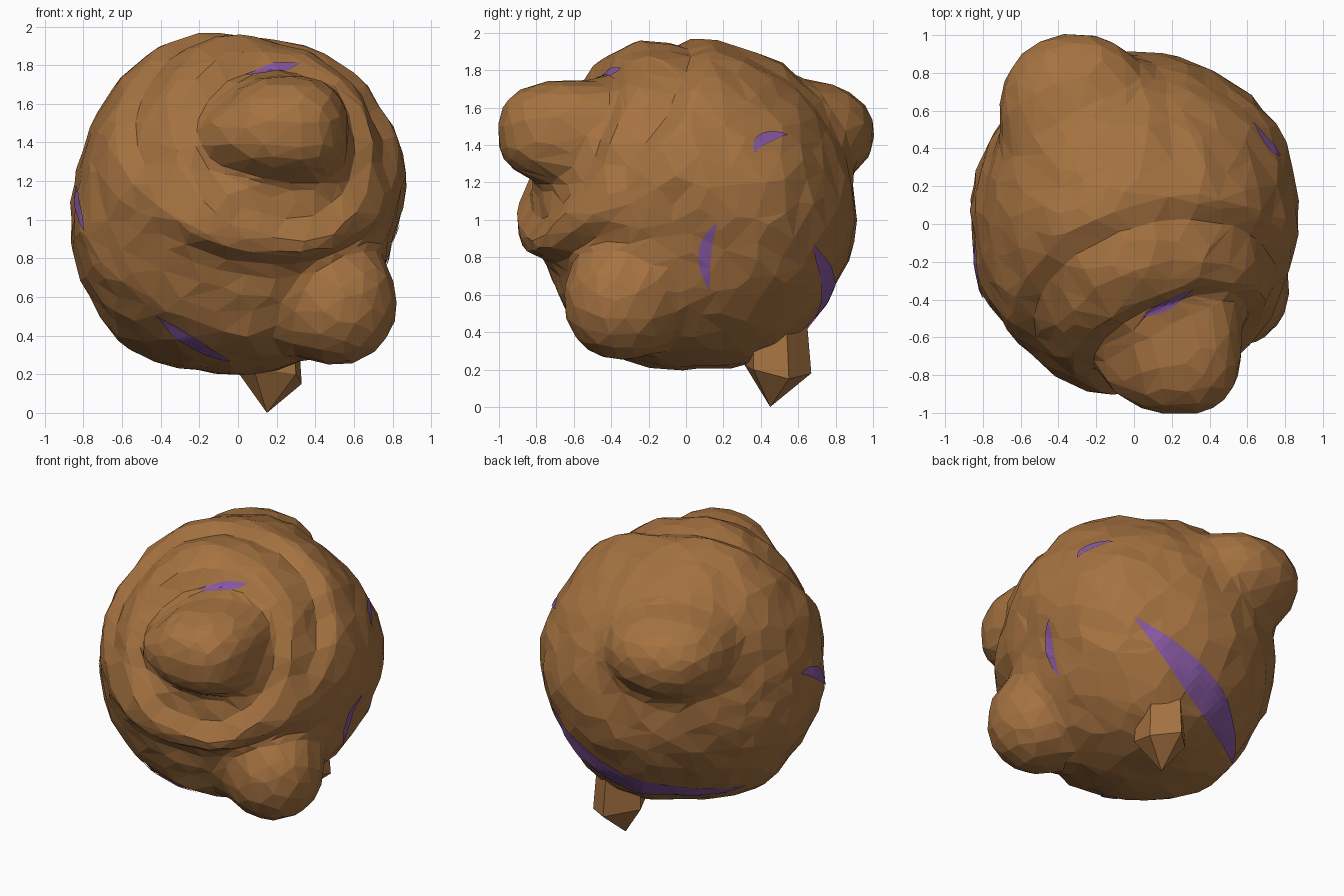
import bpy, bmesh, math
from mathutils import Vector, noise
from mathutils.bvhtree import BVHTree

if "Cube" in bpy.data.objects:
    bpy.data.objects.remove(bpy.data.objects["Cube"])

C = Vector((0, 0, 1.08))          # centre of the boulder


def material(name, rgb):
    m = bpy.data.materials.new(name)
    m.diffuse_color = (*rgb, 1)
    m.use_nodes = True
    m.node_tree.nodes["Principled BSDF"].inputs["Base Color"].default_value = m.diffuse_color
    return m


BROWN = material("brown_rock", (0.38, 0.17, 0.053))
PURPLE = material("purple_vein", (0.25, 0.10, 0.37))


def add_object(name, bm, mat):
    bmesh.ops.recalc_face_normals(bm, faces=bm.faces)
    me = bpy.data.meshes.new(name)
    bm.to_mesh(me)
    bm.free()
    me.materials.append(mat)
    ob = bpy.data.objects.new(name, me)
    bpy.context.collection.objects.link(ob)
    return ob


def ramp(a, b, v):
    return max(0.0, min(1.0, (v - a) / (b - a)))


def angle(d, axis):
    return math.degrees(math.acos(max(-1, min(1, d.dot(axis)))))


# Knobs as rounded blocks: centre relative to the boulder centre, radii, boxiness
KNOBS = [(Vector(c) - C, r, p) for c, r, p in [
    ((0.25, -0.62, 1.47), (0.32, 0.385, 0.275), 2.5),    # front knob
    ((0.02, -0.68, 1.44), (0.20, 0.23, 0.13), 2.5),      # its tapering left end
    ((-0.31, 0.58, 1.46), (0.40, 0.425, 0.29), 2.2),     # back knob
    ((0.51, -0.34, 0.57), (0.31, 0.31, 0.32), 2.1)]]     # lower right foot

# Broad swellings and hollows: direction, amount, sharpness
SWELLS = [(Vector(d).normalized(), a, s) for d, a, s in [
    ((-0.6, 0, -0.7), 0.045, 12), ((0.15, 0.55, -0.7), 0.065, 14),
    ((0.1, 0.9, -0.1), 0.03, 10), ((0.75, 0.57, 0.0), 0.04, 14),
    ((-0.4, -0.8, -0.2), 0.045, 14), ((0.85, 0, -0.25), -0.065, 18),
    ((-0.85, 0, 0.25), -0.035, 14), ((-0.5, 0, 0.75), 0.025, 16),
    ((0.6, 0, 0.65), 0.03, 16), ((-0.2, 0.5, 0.78), 0.03, 16),
    ((0.0, -0.35, 0.85), 0.02, 14)]]

RING = Vector((0.20, -0.70, 0.55)).normalized()          # axis of the front shelf
PIT = Vector((0.25, -0.75, 0.38)).normalized()           # axis of the hollow round the knob


def base_radius(d):
    r = 0.88 + 0.018 * noise.noise(d * 2.3) + 0.016 * noise.noise(d * 6)
    r += sum(a * math.exp((d.dot(v) - 1) * s) for v, a, s in SWELLS)
    a = angle(d, RING)
    top = ramp(-0.1, 0.45, d.z)
    # Groove over the crown, overhanging lip below
    r -= 0.05 * top * ramp(38, 51, a) * (1 - ramp(52, 59, a))
    low = 1 - ramp(-0.45, 0.15, d.z)
    r += 0.03 * low * (1 - ramp(51, 57, a))
    r -= 0.09 * low * ramp(54, 60, a) * (1 - ramp(66, 88, a))
    # Hollow around the front knob
    r -= 0.07 * (1 - ramp(31, 38, angle(d, PIT)))
    return r


def radius(d, k=0.10, step=0.012):
    """March inwards to the smooth union of the boulder and the knobs."""
    r = base_radius(d)
    near = [n for n in KNOBS if d.dot(n[0].normalized()) > 0.65]
    if not near:
        return r
    t = 1.32
    prev = 1.0
    while t > r - 0.01:
        f = t - r
        for c, s, p in near:
            q = sum((abs(t * d[i] - c[i]) / s[i]) ** p for i in range(3)) ** (1 / p)
            g = (q - 1) * min(s)
            h = max(k - abs(f - g), 0) / k
            f = min(f, g) - h * h * k / 4
        if f <= 0:
            return t + step * (-f) / max(prev - f, 1e-6)
        prev = f
        t -= step
    return r


# Boulder body
bm = bmesh.new()
bmesh.ops.create_icosphere(bm, subdivisions=6, radius=1)
for v in bm.verts:
    d = v.co.normalized()
    v.co = C + d * radius(d)
body = add_object("boulder", bm, BROWN)
mod = body.modifiers.new("facets", 'DECIMATE')
mod.ratio = 0.07
bpy.context.view_layer.objects.active = body
body.select_set(True)
bpy.ops.object.modifier_apply(modifier=mod.name)
for p in body.data.polygons:
    p.use_smooth = False

# Pointed stub underneath
bm = bmesh.new()
ring = [(0.33, 0.55, 0.15), (0.17, 0.67, 0.18), (0.0, 0.50, 0.21),
        (0.08, 0.31, 0.23), (0.30, 0.36, 0.20)]
low = [bm.verts.new(p) for p in ring]
high = [bm.verts.new((x * 0.9 + 0.01, y * 0.9 + 0.04, 0.5)) for x, y, z in ring]
tip = bm.verts.new((0.15, 0.45, 0.0))
for i in range(5):
    j = (i + 1) % 5
    bm.faces.new((low[i], low[j], tip))
    bm.faces.new((low[i], low[j], high[j], high[i]))
bm.faces.new(high)
add_object("bottom_point", bm, BROWN)

# Purple veins: tapered strips laid on the rock surface
bm = bmesh.new()
bm.from_mesh(body.data)
tree = BVHTree.FromBMesh(bm)
bm.free()


def on_rock(d):
    hit = tree.ray_cast(C + d * 2, -d)[0]
    return hit + d * 0.007


def vein(name, a, b, c, width, n=28, m=4):
    a, b, c = [(Vector(p) - C).normalized() for p in (a, b, c)]
    mid = b * 2 - (a + c) / 2           # curve passes through b
    bm = bmesh.new()
    rows = []
    for i in range(n + 1):
        t = i / n
        d = (a * (1 - t) ** 2 + mid * 2 * t * (1 - t) + c * t * t).normalized()
        tangent = (mid - a) * (1 - t) + (c - mid) * t
        side = d.cross(tangent).normalized()
        w = width * (0.03 + math.sin(math.pi * t) ** 0.9)
        rows.append([bm.verts.new(on_rock((d + side * w * (k / m - 0.5) / 0.88).normalized()))
                     for k in range(m + 1)])
    for r0, r1 in zip(rows, rows[1:]):
        for k in range(m):
            bm.faces.new((r0[k], r1[k], r1[k + 1], r0[k + 1]))
    me = add_object(name, bm, PURPLE).data
    if sum(p.normal.dot(p.center - C) for p in me.polygons) < 0:
        me.flip_normals()


vein("crown_vein", (0.04, -0.49, 1.75), (0.18, -0.43, 1.79), (0.32, -0.35, 1.82), 0.06)
vein("left_vein", (-0.85, -0.06, 1.17), (-0.81, -0.24, 1.10), (-0.76, -0.38, 0.95), 0.08)
vein("front_low_vein", (-0.42, -0.53, 0.51), (-0.23, -0.47, 0.38), (-0.04, -0.36, 0.28), 0.09)
vein("right_high_vein", (0.72, 0.34, 1.34), (0.69, 0.40, 1.42), (0.60, 0.52, 1.44), 0.06)
vein("right_vein", (0.85, 0.17, 0.98), (0.85, 0.11, 0.80), (0.74, 0.13, 0.61), 0.07)
vein("back_low_vein", (0.56, 0.67, 0.87), (0.0, 0.68, 0.53), (-0.60, 0.22, 0.46), 0.19)
